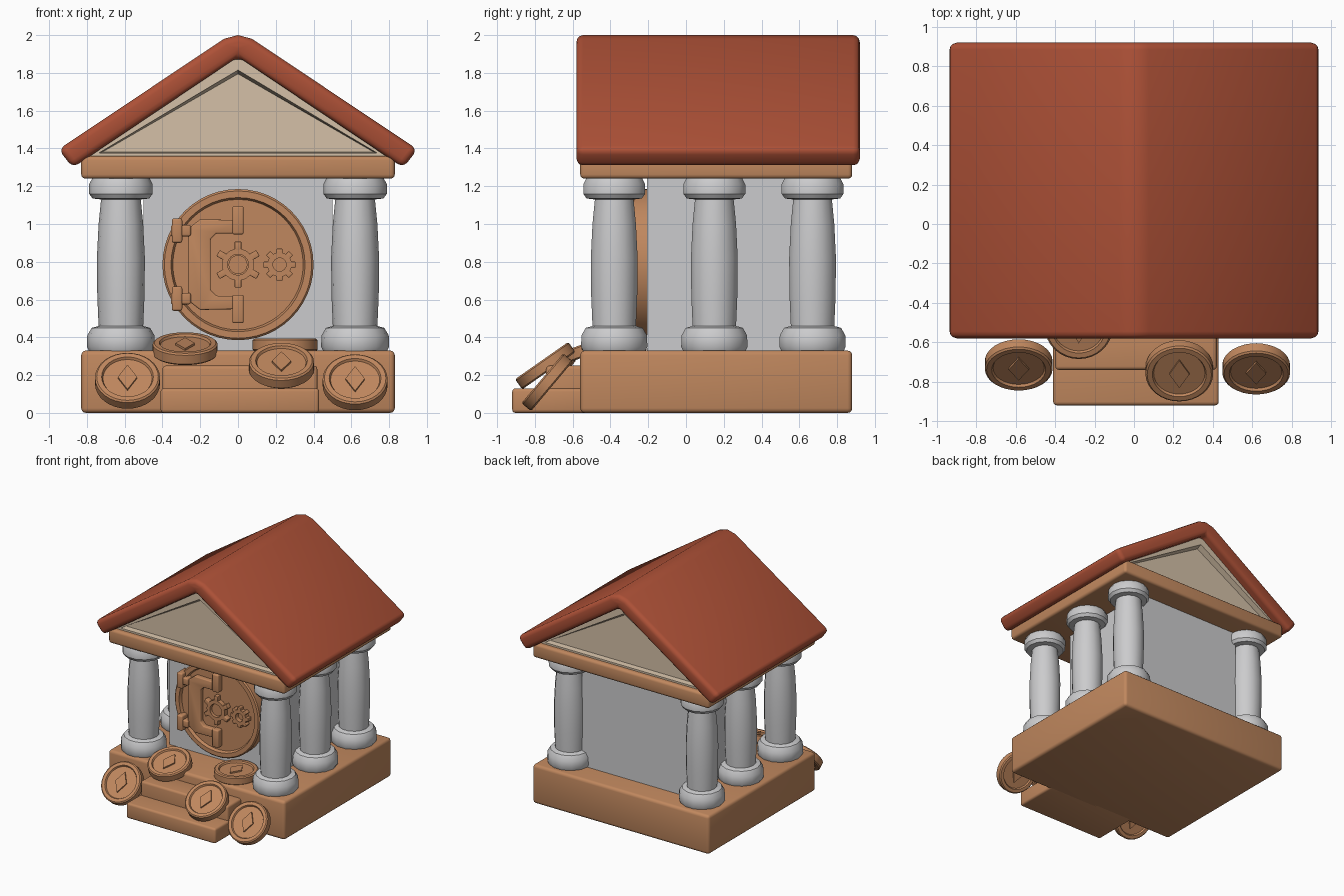
import bpy, bmesh, math
from mathutils import Matrix, Vector

if "Cube" in bpy.data.objects:
    bpy.data.objects.remove(bpy.data.objects["Cube"])

def material(name, rgb):
    m = bpy.data.materials.new(name)
    m.diffuse_color = (*rgb, 1)
    m.use_nodes = True
    m.node_tree.nodes["Principled BSDF"].inputs["Base Color"].default_value = m.diffuse_color
    return m

TAN = material("tan brown", (0.53, 0.245, 0.112))
RED = material("brick red", (0.42, 0.082, 0.038))
CREAM = material("cream", (0.66, 0.53, 0.39))
GREY = material("light grey", (0.60, 0.60, 0.61))

def finish(name, bm, mat, bevel=0, matrix=None, smooth=35):
    bmesh.ops.recalc_face_normals(bm, faces=bm.faces)
    if bevel:
        sharp = [e for e in bm.edges if e.calc_face_angle(0) > math.radians(40)]
        bmesh.ops.bevel(bm, geom=sharp, offset=bevel, segments=3, profile=0.5,
                        affect='EDGES', clamp_overlap=True)
    me = bpy.data.meshes.new(name)
    bm.to_mesh(me)
    bm.free()
    me.materials.append(mat)
    ob = bpy.data.objects.new(name, me)
    bpy.context.collection.objects.link(ob)
    if matrix:
        ob.matrix_world = matrix
    bpy.ops.object.select_all(action='DESELECT')
    ob.select_set(True)
    bpy.context.view_layer.objects.active = ob
    bpy.ops.object.shade_smooth_by_angle(angle=math.radians(smooth))
    return ob

def prism_mesh(pts, y0, y1):
    """Extrude an x-z outline along y."""
    bm = bmesh.new()
    face = bm.faces.new([bm.verts.new((x, y0, z)) for x, z in pts])
    new = bmesh.ops.extrude_face_region(bm, geom=[face], use_keep_orig=True)['geom']
    verts = [v for v in new if isinstance(v, bmesh.types.BMVert)]
    bmesh.ops.translate(bm, verts=verts, vec=(0, y1 - y0, 0))
    bmesh.ops.recalc_face_normals(bm, faces=bm.faces)
    return bm

def prism(name, pts, y0, y1, mat, bevel=0, matrix=None):
    return finish(name, prism_mesh(pts, y0, y1), mat, bevel, matrix)

def box(name, x0, x1, y0, y1, z0, z1, mat, bevel=0, matrix=None):
    pts = [(x0, z0), (x1, z0), (x1, z1), (x0, z1)]
    return prism(name, pts, y0, y1, mat, bevel, matrix)

def lathe(name, profile, steps, mat, matrix, closed=False, smooth=35):
    """Revolve an (r, z) profile around z."""
    bm = bmesh.new()
    vs = [bm.verts.new((r, 0, z)) for r, z in profile]
    edges = [bm.edges.new(p) for p in zip(vs, vs[1:])]
    if closed:
        edges.append(bm.edges.new((vs[-1], vs[0])))
    bmesh.ops.spin(bm, geom=vs + edges, cent=(0, 0, 0), axis=(0, 0, 1),
                   angle=2 * math.pi, steps=steps)
    bmesh.ops.remove_doubles(bm, verts=bm.verts, dist=1e-4)
    return finish(name, bm, mat, 0, matrix, smooth)

# Base, steps, wall block and beam
box("base", -0.83, 0.83, -0.56, 0.88, 0, 0.33, TAN, 0.025)
box("lower_step", -0.41, 0.43, -0.92, -0.5, 0, 0.13, TAN, 0.018)
box("upper_step", -0.40, 0.42, -0.74, -0.5, 0.02, 0.25, TAN, 0.018)
box("wall_block", -0.5, 0.5, -0.206, 0.68, 0.31, 1.26, GREY)
box("beam", -0.83, 0.83, -0.56, 0.88, 1.24, 1.36, TAN, 0.022)

# Gable with recessed triangles front and back
bm = prism_mesh([(-0.82, 1.35), (0.82, 1.35), (0, 1.90)], -0.52, 0.84)
ends = [f for f in bm.faces if abs(f.normal.y) > 0.9]
bmesh.ops.inset_individual(bm, faces=ends, thickness=0.085)
bmesh.ops.inset_individual(bm, faces=ends, thickness=0.02, depth=-0.045)
finish("gable", bm, CREAM)

# Roof chevron with rounded ridge
half = [(0.075, 1.98), (0.95, 1.395), (0.875, 1.298)]
roof = [(0, 2.0)] + half + [(0, 1.885)] + [(-x, z) for x, z in reversed(half)]
prism("roof", roof, -0.58, 0.92, RED, 0.035)

# Columns
column = [(0, 0.32), (0.165, 0.32), (0.18, 0.35), (0.178, 0.41), (0.155, 0.45),
          (0.118, 0.46), (0.125, 0.62), (0.127, 0.82), (0.118, 1.0), (0.105, 1.13),
          (0.15, 1.135), (0.168, 1.16), (0.168, 1.21), (0.15, 1.245), (0, 1.245)]
for side, sx in (("left", -1), ("right", 1)):
    for place, y in (("front", -0.38), ("middle", 0.15), ("back", 0.67)):
        lathe(f"{side}_{place}_column", column, 14, GREY,
              Matrix.Translation((sx * 0.62, y, 0)))

# Vault door: axis turned to face -y
def door_at(x, z, y=-0.2, spin=0):
    return (Matrix.Translation((x, y, z)) @ Matrix.Rotation(math.pi / 2, 4, 'X')
            @ Matrix.Rotation(spin, 4, 'Z'))

DZ = 0.785
lathe("vault_door", [(0, 0), (0.4, 0), (0.4, 0.075), (0.39, 0.085), (0.355, 0.085),
                     (0.345, 0.06), (0, 0.06)], 48, TAN, door_at(0, DZ))

# Hinge bracket, hinges and bolts
upper = [(0.02, 0.165), (0.02, 0.235), (-0.2, 0.24), (-0.265, 0.19)]
inner = [(-0.145, 0.135), (-0.115, 0.165)]
outline = ([(x, DZ + z) for x, z in inner + upper]
           + [(x, DZ - z) for x, z in reversed(inner + upper)])
prism("hinge_bracket", outline, -0.30, -0.24, TAN, 0.008)
for place, s in (("upper", 1), ("lower", -1)):
    z = DZ + s * 0.18
    box(f"{place}_hinge", -0.355, -0.25, -0.32, -0.22, z - 0.03, z + 0.03, TAN, 0.01)
    box(f"{place}_hinge_pin", -0.35, -0.295, -0.33, -0.22, z - 0.065, z + 0.065, TAN, 0.012)
    z = DZ + s * 0.235
    box(f"{place}_bolt", -0.03, 0.03, -0.31, -0.24, z - 0.075, z + 0.075, TAN, 0.01)

# Handle wheel and small gear
def wheel(name, x, inner_r, outer_r, tip_r, width, teeth):
    ring = [(inner_r, 0), (outer_r, 0), (outer_r, 0.05), (inner_r, 0.05)]
    lathe(name, ring, 24, TAN, door_at(x, DZ, -0.25), closed=True)
    for i in range(teeth):
        m = door_at(x, DZ, -0.25, math.pi / 2 + i * 2 * math.pi / teeth)
        box(f"{name}_tooth_{i + 1}", outer_r - 0.012, tip_r, -width / 2, width / 2,
            0, 0.05, TAN, 0.005, m)

wheel("handle_wheel", 0, 0.055, 0.085, 0.122, 0.036, 6)
wheel("small_gear", 0.22, 0.035, 0.065, 0.085, 0.032, 8)
lathe("handle_hub", [(0, 0), (0.05, 0), (0.05, 0.03), (0, 0.03)], 20, TAN,
      door_at(0, DZ, -0.25))

# Coins leaning on the steps: x, y, z and backward tilt
half_coin = [(0, 0.02), (0.13, 0.02), (0.137, 0.033), (0.163, 0.033), (0.172, 0.025)]
coin = half_coin + [(r, -z) for r, z in reversed(half_coin)]
coins = [(-0.585, -0.715, 0.17, 50), (0.62, -0.735, 0.162, 50),
         (-0.28, -0.515, 0.34, 20), (0.23, -0.745, 0.25, 35), (0.25, -0.38, 0.36, 0)]
for i, (x, y, z, tilt) in enumerate(coins, 1):
    m = Matrix.Translation((x, y, z)) @ Matrix.Rotation(math.radians(tilt), 4, 'X')
    lathe(f"coin_{i}", coin, 32, TAN, m)
    # plain raised lozenge on both faces
    lathe(f"coin_{i}_relief", [(0, 0.032), (0.085, 0.032), (0.085, -0.032), (0, -0.032)],
          4, TAN, m @ Matrix.Diagonal((0.6, 1, 1, 1)))
